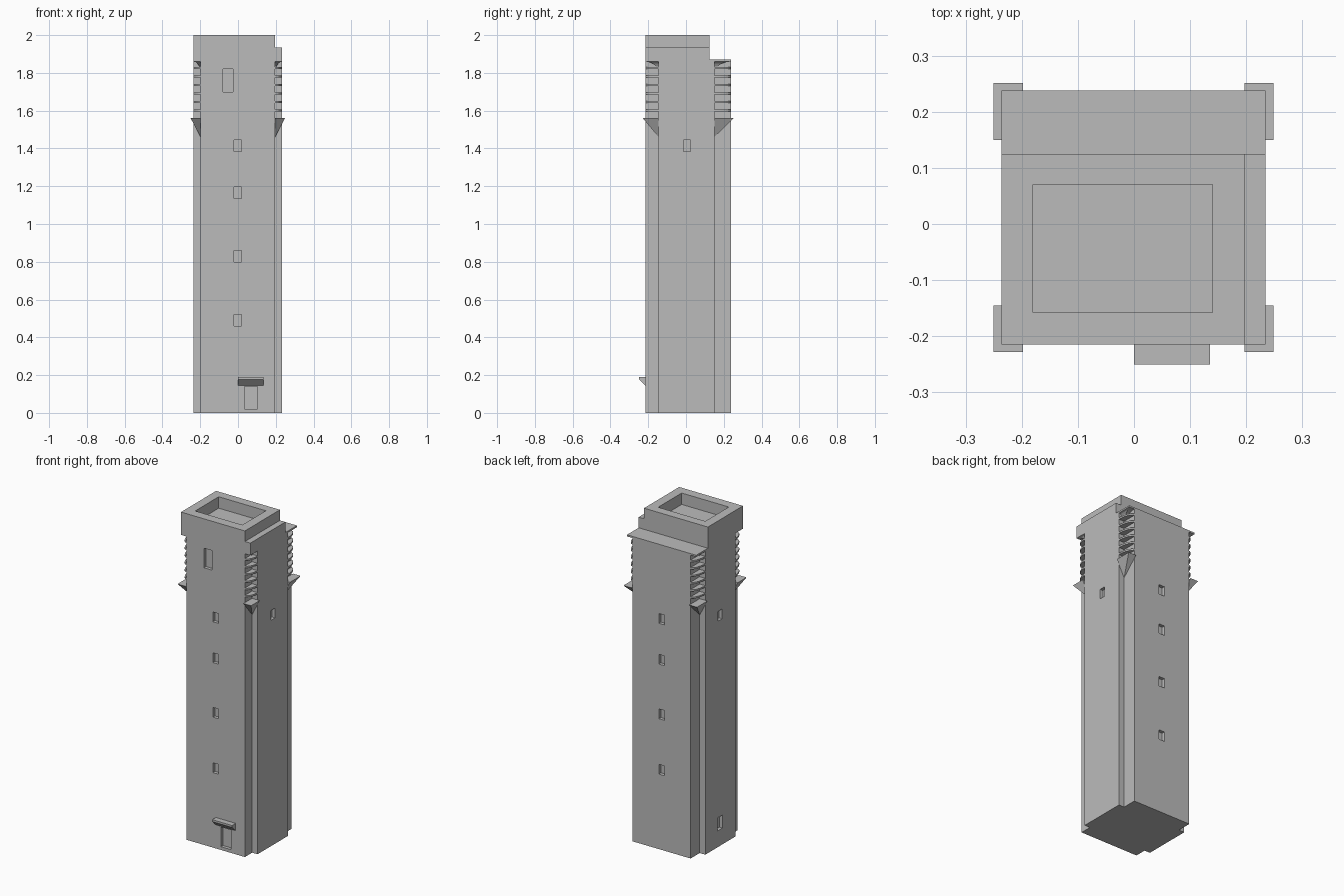
import bpy, bmesh, math

if "Cube" in bpy.data.objects:
    bpy.data.objects.remove(bpy.data.objects["Cube"])

stone = bpy.data.materials.new("grey stone")
stone.diffuse_color = (0.5, 0.5, 0.5, 1)
stone.use_nodes = True
stone.node_tree.nodes["Principled BSDF"].inputs["Base Color"].default_value = stone.diffuse_color

X0, X1, Y0, Y1 = -0.236, 0.234, -0.215, 0.238   # outer plan
NX0, NX1, NY0, NY1 = -0.198, 0.197, -0.145, 0.15  # inner corners of the notches
SHOULDER = 1.87


def loft(name, rings, tip=None):
    """Closed solid through rings of points, optionally ending in a tip."""
    bm = bmesh.new()
    rows = [[bm.verts.new(p) for p in ring] for ring in rings]
    n = len(rows[0])
    for a, b in zip(rows, rows[1:]):
        for i in range(n):
            bm.faces.new((a[i], a[(i + 1) % n], b[(i + 1) % n], b[i]))
    bm.faces.new(rows[0])
    if tip:
        t = bm.verts.new(tip)
        for i in range(n):
            bm.faces.new((rows[-1][i], rows[-1][(i + 1) % n], t))
    else:
        bm.faces.new(rows[-1])
    bmesh.ops.recalc_face_normals(bm, faces=bm.faces)
    mesh = bpy.data.meshes.new(name)
    bm.to_mesh(mesh)
    bm.free()
    mesh.materials.append(stone)
    ob = bpy.data.objects.new(name, mesh)
    bpy.context.collection.objects.link(ob)
    return ob


def rect(x0, x1, y0, y1, z):
    return [(x0, y0, z), (x1, y0, z), (x1, y1, z), (x0, y1, z)]


def box(name, x0, x1, y0, y1, z0, z1):
    return loft(name, [rect(x0, x1, y0, y1, z0), rect(x0, x1, y0, y1, z1)])


def cut(target, cutter):
    cutter.hide_render = True
    cutter.hide_viewport = True
    m = target.modifiers.new("opening", 'BOOLEAN')
    m.operation = 'DIFFERENCE'
    m.solver = 'EXACT'
    m.object = cutter


# Shaft with a notch along each corner
plan = [(NX0, Y0), (NX1, Y0), (NX1, NY0), (X1, NY0), (X1, NY1), (NX1, NY1),
        (NX1, Y1), (NX0, Y1), (NX0, NY1), (X0, NY1), (X0, NY0), (NX0, NY0)]
shaft = loft("shaft", [[(x, y, z) for x, y in plan] for z in (0, SHOULDER)])

# Window and door recesses
D = 0.02
for z in (0.46, 0.80, 1.135, 1.385):
    cut(shaft, box("front_window_cutter", -0.02, 0.018, Y0 - 0.1, Y0 + D, z, z + 0.06))
    cut(shaft, box("back_window_cutter", -0.02, 0.018, Y1 - D, Y1 + 0.1, z, z + 0.06))
cut(shaft, box("tall_window_cutter", -0.08, -0.027, Y0 - 0.1, Y0 + D, 1.70, 1.82))
cut(shaft, box("door_cutter", 0.035, 0.102, Y0 - 0.1, Y0 + D, 0.02, 0.14))
cut(shaft, box("right_window_cutter", X1 - D, X1 + 0.1, -0.013, 0.025, 1.385, 1.445))
cut(shaft, box("left_window_cutter", X0 - 0.1, X0 + D, -0.013, 0.025, 1.385, 1.445))
cut(shaft, box("left_hatch_cutter", X0 - 0.1, X0 + D, -0.016, 0.03, 0.10, 0.18))

# Parapet block with sunken roof, and the lower ledge beside it
parapet = box("parapet", X0, NX1, Y0, 0.125, SHOULDER, 2.0)
cut(parapet, box("roof_cutter", -0.18, 0.14, -0.158, 0.07, 1.93, 2.1))
box("side_ledge", NX1, X1, Y0, 0.125, SHOULDER, 1.935)

# Door canopy with a sloping underside
side = [(Y0, 0.145), (-0.25, 0.178), (-0.25, 0.19), (Y0, 0.19)]
loft("door_canopy", [[(x, y, z) for y, z in side] for x in (0.0, 0.135)])

# Corner ornaments: spike, thin curved fins, and cove up to the shoulder
for xi, xo in ((NX0, X0), (NX1, X1)):
    for yi, yo in ((NY0, Y0), (NY1, Y1)):
        dx, dy = xo - xi, yo - yi
        ex = xo + math.copysign(0.0145, dx)
        ey = yo + math.copysign(0.0135, dy)
        loft("corner_spike", [rect(xi, ex, yi, ey, 1.56)], tip=(xi, yi, 1.46))
        for k in range(6):
            z = 1.60 + 0.045 * k
            arc = [(math.cos(a * math.pi / 16), math.sin(a * math.pi / 16)) for a in range(9)]
            loft("corner_fin", [[(xi, yi, h)] + [(xi + dx * c, yi + dy * s, h) for c, s in arc]
                                for h in (z - 0.005, z + 0.005)])
        cove = []
        for k in range(6):
            a = k / 5 * math.pi / 2
            s = 0.05 + 0.95 * (1 - math.cos(a))
            cove.append(rect(xi, xi + dx * s, yi, yi + dy * s, 1.805 + 0.055 * math.sin(a)))
        cove.append(rect(xi, xo, yi, yo, SHOULDER))
        loft("corner_cove", cove)
